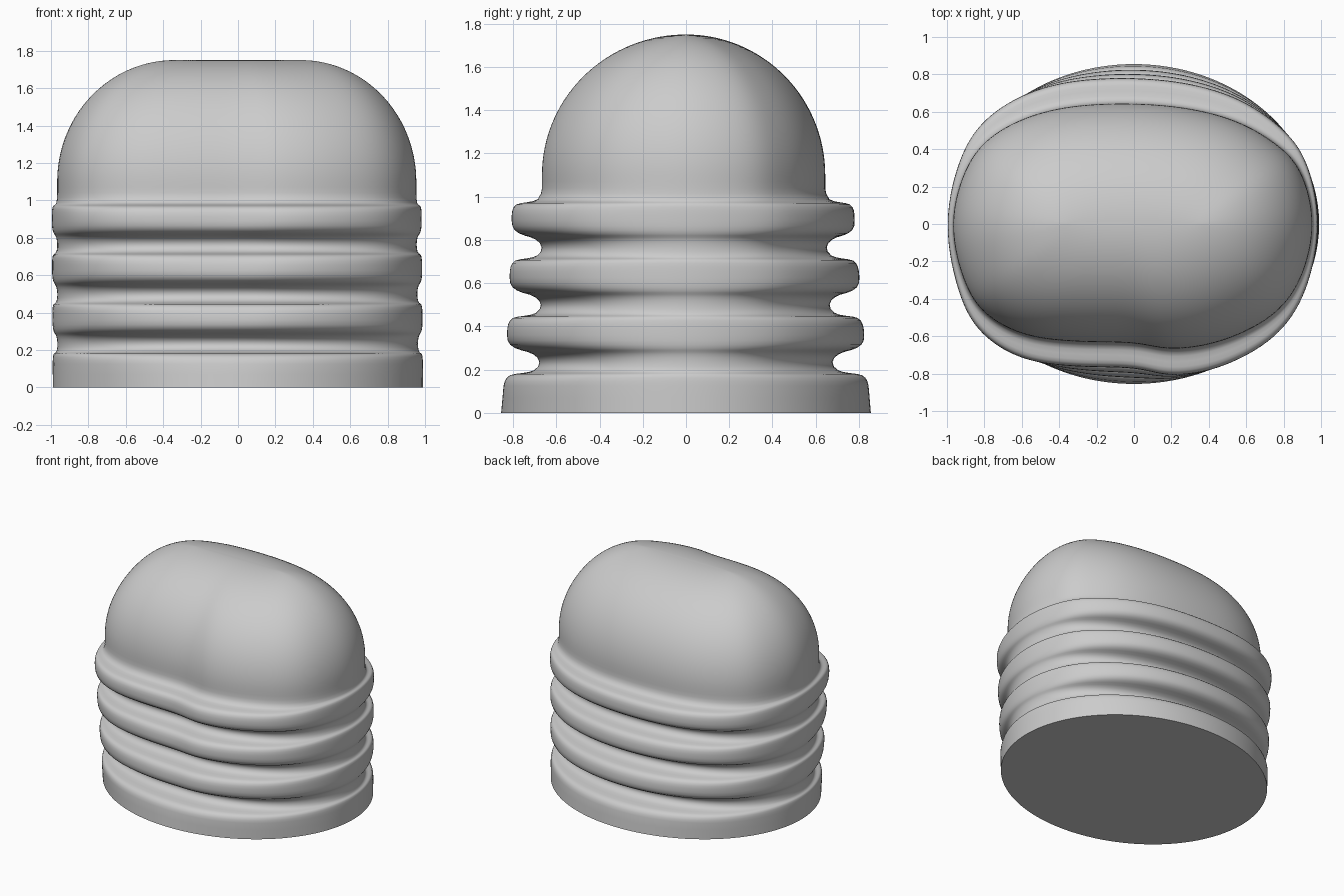
import bpy, bmesh, math
from mathutils import Vector

cube = bpy.data.objects.get("Cube")
if cube:
    bpy.data.objects.remove(cube, do_unlink=True)

grey = bpy.data.materials.new("neutral grey")
grey.use_nodes = True
grey.diffuse_color = (0.6, 0.6, 0.6, 1)
grey.node_tree.nodes["Principled BSDF"].inputs["Base Color"].default_value = grey.diffuse_color

# Outline of the dome seen from above, counter-clockwise, dented at the front
DOME = [(.96, 0), (.89, .29), (.73, .45), (.51, .565), (.22, .63), (-.13, .645),
        (-.45, .61), (-.72, .5), (-.89, .32), (-.975, 0), (-.9, -.33), (-.77, -.5),
        (-.56, -.6), (-.29, -.63), (0, -.635), (.2, -.67), (.46, -.63), (.73, -.5), (.89, -.3)]
STEPS = 8


def closed_spline(points):
    """Smooth closed curve through the points."""
    pts = [Vector(p) for p in points]
    n = len(pts)
    out = []
    for i in range(n):
        a, b, c, d = (pts[(i + k) % n] for k in (-1, 0, 1, 2))
        for s in range(STEPS):
            t = s / STEPS
            out.append(b + (c - a) * t / 2 + (a * 2 - b * 5 + c * 4 - d) * t ** 2 / 2
                       + (b * 3 - a - c * 3 + d) * t ** 3 / 2)
    for _ in range(10):
        out = [(out[i - 1] + out[i] * 2 + out[(i + 1) % len(out)]) / 4 for i in range(len(out))]
    return out


outline = closed_spline(DOME)


def fold_row(z, bulge):
    """Ring of points: oval at the base, dome outline at the top; bulge 0 neck, 1 fold."""
    w = min(z / 0.9, 1)
    rx, ry = 0.965 + 0.025 * bulge, 0.69 + 0.165 * bulge
    row = []
    for p in outline:
        a = math.atan2(p.y / 0.65, p.x / 0.97)
        oval = Vector((rx * math.cos(a), ry * math.sin(a)))
        top = Vector((p.x * (1 + 0.03 * bulge), p.y * (1 + 0.21 * bulge)))
        q = oval.lerp(top, w)
        row.append((q.x, q.y, z))
    return row


# Folded skirt: height above the top of a fold, and bulge
NECK = [(-.055, 1), (-.035, .98), (-.018, .93), (-.006, .84), (0, .7), (.004, .5), (.009, .3),
        (.018, .14), (.035, .03), (.055, 0), (.075, .06), (.09, .18), (.102, .36),
        (.11, .56), (.12, .74), (.135, .89), (.155, .97), (.18, 1)]
rows = [fold_row(0, 1), fold_row(0.07, 1)]
for fold_top in (0.18, 0.445, 0.71):
    rows += [fold_row(fold_top + dz, b) for dz, b in NECK]
rows += [fold_row(0.97 + dz, b) for dz, b in NECK[:8]]
rows += [fold_row(1.015, 0.03), fold_row(1.04, 0), fold_row(1.07, 0)]

# Dome: outline closes onto a short ridge along x
for i in range(31):
    t = math.radians(i * 88.5 / 30)
    rows.append([(p.x * 0.35 + p.x * 0.65 * math.cos(t), p.y * math.cos(t),
                  1.1 + 0.65 * math.sin(t)) for p in outline])

bm = bmesh.new()
loops = [[bm.verts.new(co) for co in row] for row in rows]
n = len(outline)
for lo, hi in zip(loops, loops[1:]):
    for i in range(n):
        j = (i + 1) % n
        bm.faces.new((lo[i], lo[j], hi[j], hi[i]))
bm.faces.new(loops[0][::-1])
bm.faces.new(loops[-1])
mesh = bpy.data.meshes.new("folded_dome")
bm.to_mesh(mesh)
bm.free()
mesh.materials.append(grey)
body = bpy.data.objects.new("folded_dome", mesh)
bpy.context.collection.objects.link(body)
bpy.context.view_layer.objects.active = body
body.select_set(True)
bpy.ops.object.shade_smooth_by_angle(angle=math.radians(50))
